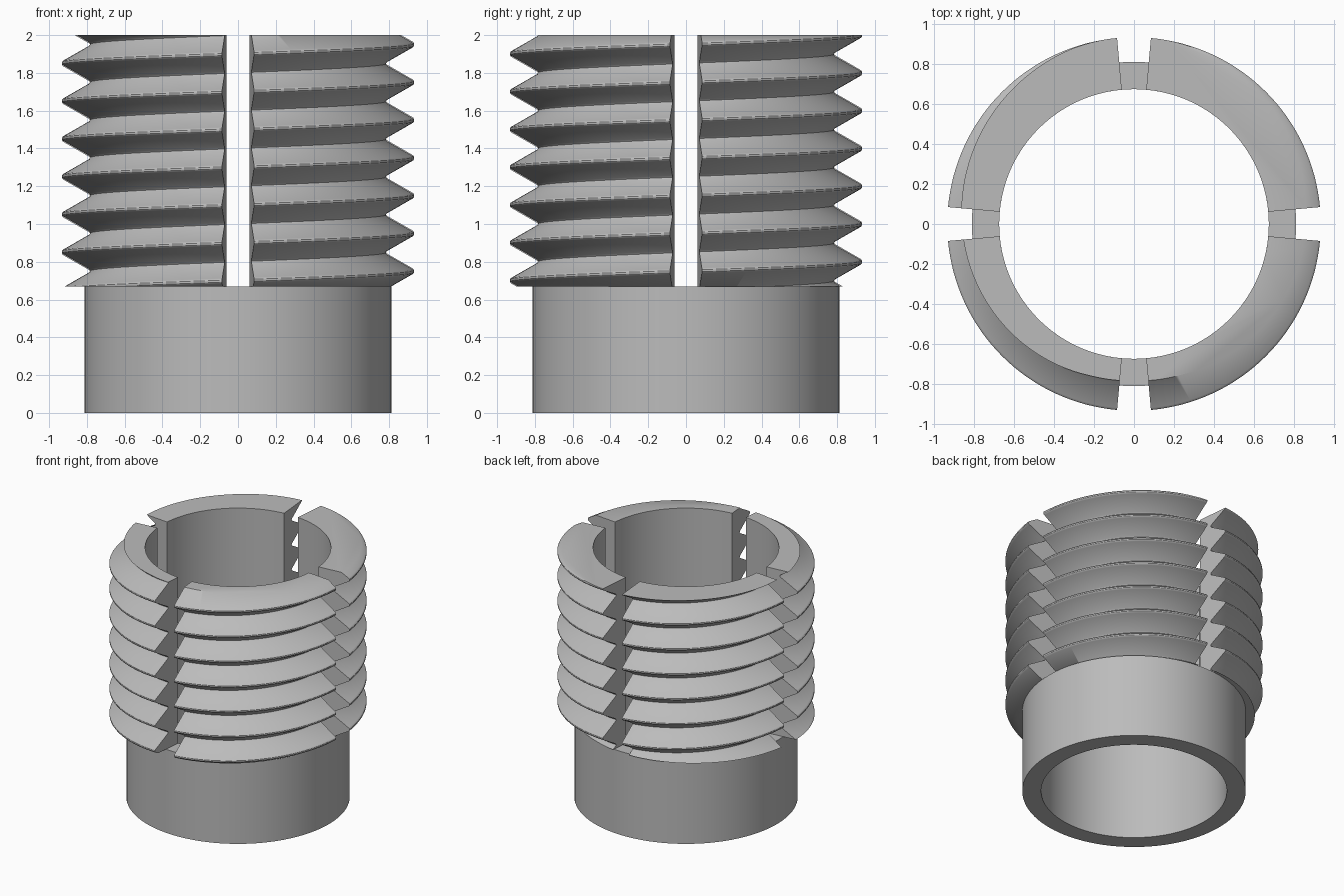
import bpy, bmesh, math

PITCH, BORE, COLLAR_R = 0.2, 0.675, 0.812
SHOULDER, TOP = 0.67, 2.0
SLOT_HALF = math.radians(5.2)
STEPS = 32
# one pitch of the thread, from its root over the crest: (height from crest, radius)
THREAD = [(-0.1, 0.785), (-0.091, 0.791), (-0.015, 0.924), (-0.011, 0.931),
          (-0.005, 0.935), (0.005, 0.935), (0.011, 0.931), (0.015, 0.924), (0.091, 0.791)]

cube = bpy.data.objects.get("Cube")
if cube:
    bpy.data.objects.remove(cube, do_unlink=True)

steel = bpy.data.materials.new("grey steel")
steel.use_nodes = True
steel.diffuse_color = (0.5, 0.5, 0.5, 1)
steel.node_tree.nodes["Principled BSDF"].inputs["Base Color"].default_value = (0.5, 0.5, 0.5, 1)


def finish(bm, name):
    bmesh.ops.recalc_face_normals(bm, faces=bm.faces)
    mesh = bpy.data.meshes.new(name)
    bm.to_mesh(mesh)
    bm.free()
    mesh.materials.append(steel)
    obj = bpy.data.objects.new(name, mesh)
    bpy.context.collection.objects.link(obj)
    bpy.ops.object.select_all(action="DESELECT")
    obj.select_set(True)
    bpy.context.view_layer.objects.active = obj
    bpy.ops.object.shade_smooth_by_angle(angle=math.radians(30))
    return obj


def ring(bm, outline, angle, lift=0.0):
    return [bm.verts.new((r * math.cos(angle), r * math.sin(angle), z + lift))
            for r, z in outline]


def bridge(bm, a, b):
    n = len(a)
    for i in range(n):
        j = (i + 1) % n
        bm.faces.new((a[i], a[j], b[j], b[i]))


# plain tubular collar
bm = bmesh.new()
outline = [(BORE, 0), (COLLAR_R, 0), (COLLAR_R, SHOULDER), (BORE, SHOULDER)]
count = 4 * STEPS
rings = [ring(bm, outline, 2 * math.pi * i / count) for i in range(count)]
for i in range(count):
    bridge(bm, rings[i], rings[(i + 1) % count])
finish(bm, "collar")

# threaded jaws: a helical section swept between slots, trimmed flat at both ends
section = [(r, 0.95 + PITCH * k + dz) for k in range(-4, 8) for dz, r in THREAD]
section += [(BORE, section[-1][1]), (BORE, section[0][1])]
jaws = ["back_left_jaw", "back_right_jaw", "front_right_jaw", "front_left_jaw"]
for q, name in enumerate(jaws):
    bm = bmesh.new()
    start = q * math.pi / 2 + SLOT_HALF
    span = math.pi / 2 - 2 * SLOT_HALF
    rings = []
    for i in range(STEPS + 1):
        angle = start + span * i / STEPS
        rings.append(ring(bm, section, angle, PITCH * angle / (2 * math.pi)))
    for a, b in zip(rings, rings[1:]):
        bridge(bm, a, b)
    bm.faces.new(rings[0])
    bm.faces.new(rings[-1])
    for height, side in ((SHOULDER, -1), (TOP, 1)):
        bmesh.ops.bisect_plane(bm, geom=bm.verts[:] + bm.edges[:] + bm.faces[:], dist=1e-6,
                               plane_co=(0, 0, height), plane_no=(0, 0, side), clear_outer=True)
        rim = [e for e in bm.edges if e.is_boundary]
        bmesh.ops.holes_fill(bm, edges=rim, sides=0)
    finish(bm, name)
